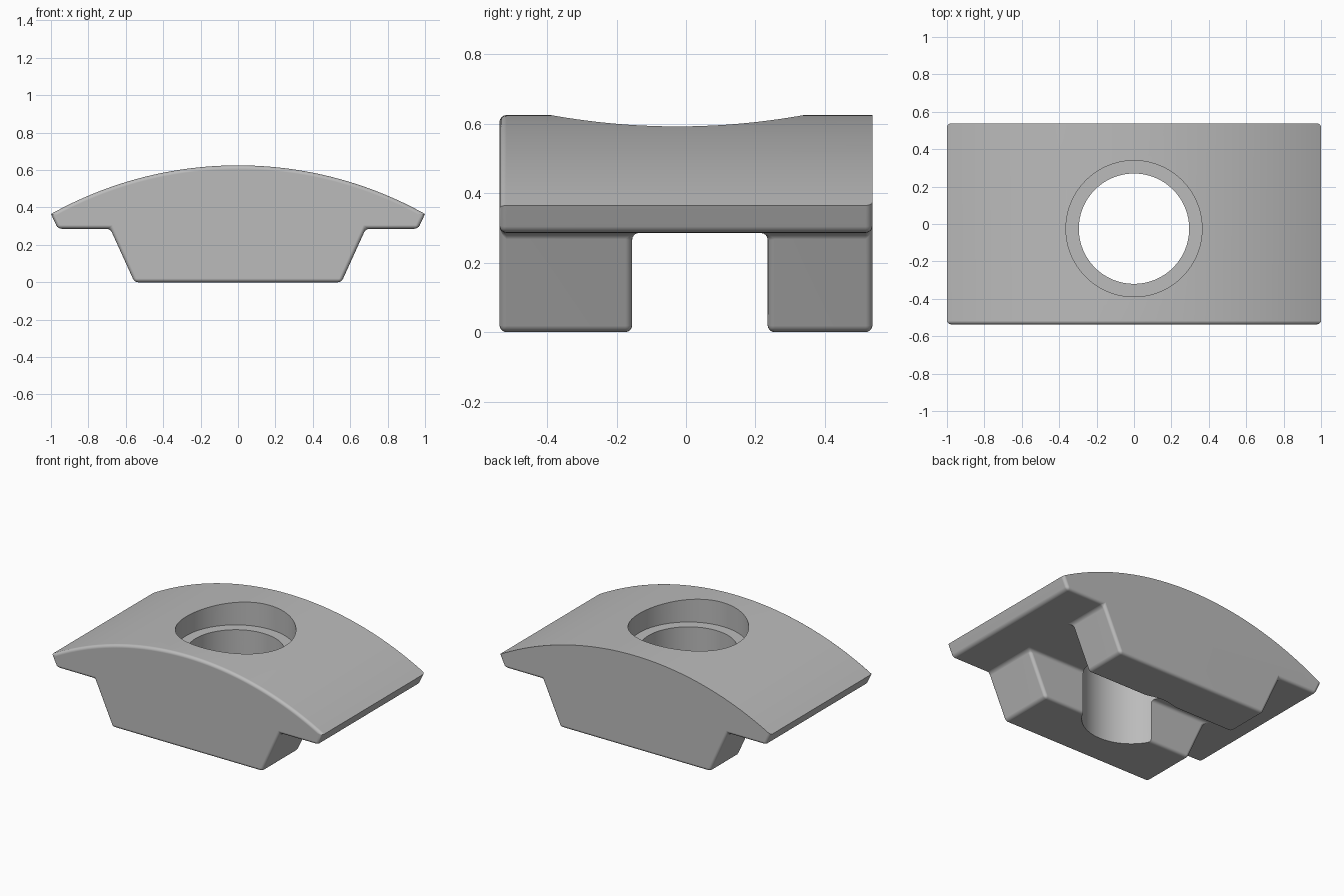
import bpy
import bmesh
from math import sqrt, asin, sin, cos, radians

cube = bpy.data.objects.get("Cube")
if cube:
    bpy.data.objects.remove(cube, do_unlink=True)

# Main sizes
HALF_Y = 0.537
STATIONS = (-HALF_Y, -0.155, 0.235, HALF_Y)    # front, channel walls, back
TIP_Z, TOP_Z, LEDGE_Z = 0.365, 0.625, 0.286
LEDGE_X, ROOT_X, FOOT_X = 0.963, 0.683, 0.553
HOLE_Y = -0.025
ARC_STEPS = 64

# Cross-section of the crowned top plate
rise = TOP_Z - TIP_Z
radius = (1 + rise * rise) / (2 * rise)
half_angle = asin(1 / radius)
profile = []
for i in range(ARC_STEPS + 1):
    t = half_angle * (2 * i / ARC_STEPS - 1)
    profile.append((radius * sin(t), TOP_Z - radius + radius * cos(t)))
profile += [(x, LEDGE_Z) for x in (LEDGE_X, ROOT_X, -ROOT_X, -LEDGE_X)]

bm = bmesh.new()
rings = [[bm.verts.new((x, y, z)) for x, z in profile] for y in STATIONS]
feet = [[bm.verts.new((x, y, 0)) for x in (FOOT_X, -FOOT_X)] for y in STATIONS]
count = len(profile)

# Skin of the plate and the two legs, leaving the channel open between them
for s in range(3):
    r, q = rings[s], rings[s + 1]
    f, g = feet[s], feet[s + 1]
    for i in range(count):
        j = (i + 1) % count
        if i == count - 3 and s != 1:
            bm.faces.new((r[i], f[0], g[0], q[i]))
            bm.faces.new((f[0], f[1], g[1], g[0]))
            bm.faces.new((f[1], r[j], q[j], g[1]))
        else:
            bm.faces.new((r[i], r[j], q[j], q[i]))
for s in (1, 2):
    bm.faces.new((rings[s][-3], feet[s][0], feet[s][1], rings[s][-2]))
for s in (0, 3):
    bm.faces.new(rings[s][:-2] + feet[s] + rings[s][-2:])
bmesh.ops.recalc_face_normals(bm, faces=bm.faces[:])
bmesh.ops.dissolve_limit(bm, angle_limit=0.003, verts=bm.verts[:], edges=bm.edges[:])


def is_rounded(edge):
    """Every hard edge is rounded except the tips and the back top edge."""
    on_crown = all(v.co.z > TIP_Z - 0.01 for v in edge.verts)
    on_front = all(v.co.y < -HALF_Y + 0.001 for v in edge.verts)
    return edge.calc_face_angle(0) > 0.5 and (on_front or not on_crown)


bmesh.ops.bevel(bm, geom=[e for e in bm.edges if is_rounded(e)], offset=0.02,
                offset_type='OFFSET', segments=4, profile=0.5,
                affect='EDGES', clamp_overlap=False)
mesh = bpy.data.meshes.new("clamp_block")
bm.to_mesh(mesh)
bm.free()
block = bpy.data.objects.new("clamp_block", mesh)
bpy.context.collection.objects.link(block)


def cut_round(name, hole_radius, bottom, top):
    """Bore a vertical round hole in the block."""
    bpy.ops.mesh.primitive_cylinder_add(
        vertices=96, radius=hole_radius, depth=top - bottom,
        location=(0, HOLE_Y, (top + bottom) / 2))
    cutter = bpy.context.object
    cutter.name = name
    cutter.hide_render = True
    mod = block.modifiers.new(name, 'BOOLEAN')
    mod.operation, mod.solver, mod.object = 'DIFFERENCE', 'EXACT', cutter
    bpy.ops.object.select_all(action='DESELECT')
    block.select_set(True)
    bpy.context.view_layer.objects.active = block
    bpy.ops.object.modifier_apply(modifier=mod.name)
    bpy.data.objects.remove(cutter, do_unlink=True)


# Through hole and wider counterbore
cut_round("through_hole_cutter", 0.295, -0.5, 1)
cut_round("counterbore_cutter", 0.364, 0.465, 1)

# Plain grey finish
grey = bpy.data.materials.new("plain_grey")
grey.use_nodes = True
colour = (0.5, 0.5, 0.5, 1)
grey.diffuse_color = colour
grey.node_tree.nodes["Principled BSDF"].inputs["Base Color"].default_value = colour
block.data.materials.clear()
block.data.materials.append(grey)

bpy.ops.object.shade_smooth_by_angle(angle=radians(30))
weighted = block.modifiers.new("even_shading", 'WEIGHTED_NORMAL')
weighted.keep_sharp = True
